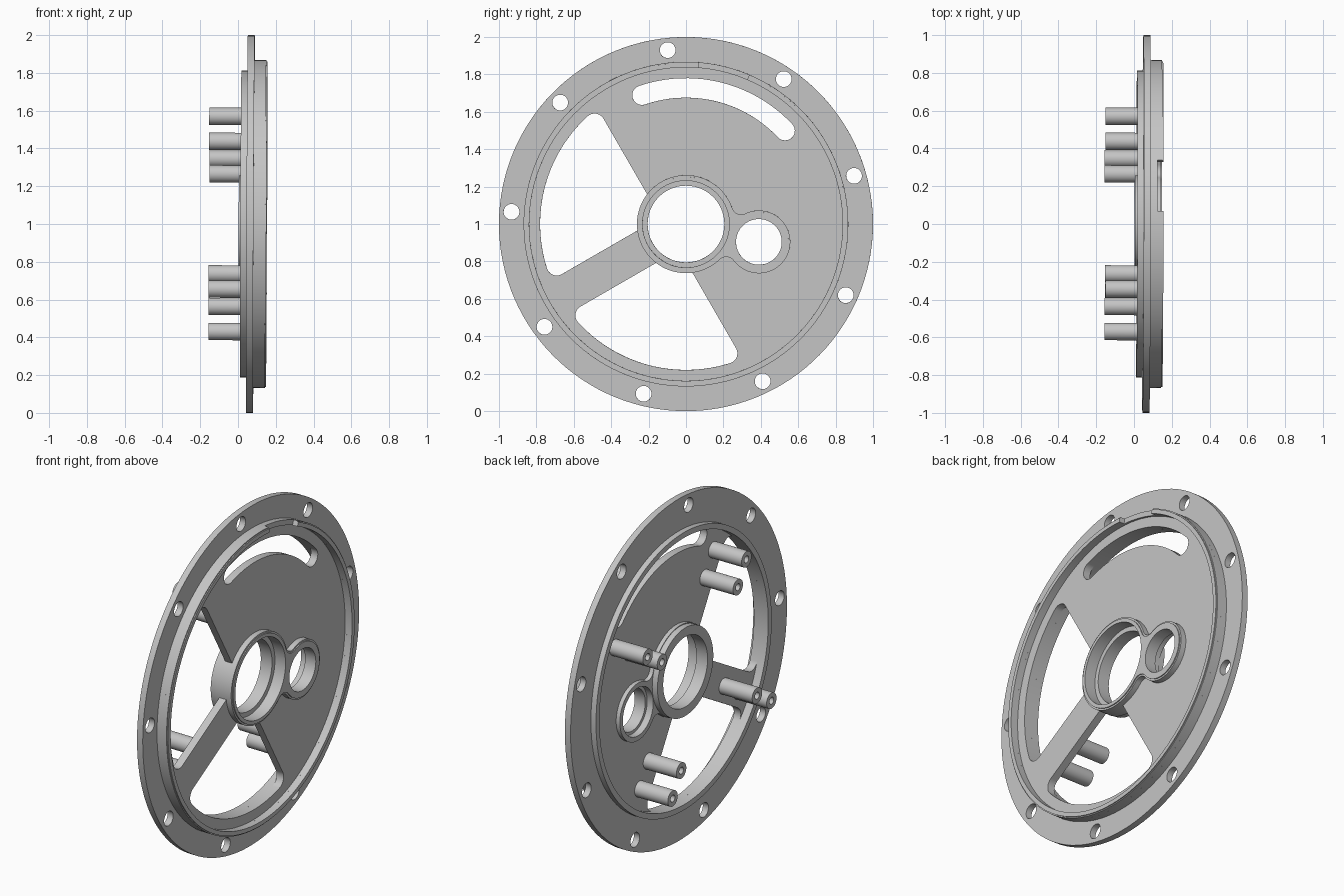
import bpy, bmesh, math
from mathutils import Matrix

if "Cube" in bpy.data.objects:
    bpy.data.objects.remove(bpy.data.objects["Cube"])

N = 120  # segments per full circle
metal = bpy.data.materials.new("grey_metal")
metal.diffuse_color = (0.56, 0.56, 0.56, 1)
metal.use_nodes = True
metal.node_tree.nodes["Principled BSDF"].inputs["Base Color"].default_value = metal.diffuse_color

# Profiles are drawn in (y, z) round the disc centre and extruded along x
AXES = Matrix(((0, 0, 1, 0), (1, 0, 0, 0), (0, 1, 0, 0), (0, 0, 0, 1)))
# the whole disc leans by a fraction of a degree
TILT = (Matrix.Translation((0.002, 0, 1)) @ Matrix.Rotation(math.radians(0.28), 4, 'Y')
        @ Matrix.Rotation(math.radians(-0.15), 4, 'Z'))


def arc(cx, cy, r, a0, a1):
    n = max(2, int(abs(a1 - a0) / 360 * N * (1 if r > 0.1 else 0.4)) + 2)
    out = []
    for i in range(n + 1):
        a = math.radians(a0 + (a1 - a0) * i / n)
        out.append((cx + r * math.cos(a), cy + r * math.sin(a)))
    return out


def circle(r, cx=0, cy=0):
    return arc(cx, cy, r, 0, 360)[:-1]


def polar(r, a):
    return r * math.cos(math.radians(a)), r * math.sin(math.radians(a))


def plate(name, loops, x0, x1):
    """Extrude an outline with holes between x0 and x1."""
    cu = bpy.data.curves.new(name, 'CURVE')
    cu.dimensions = '2D'
    cu.fill_mode = 'BOTH'
    cu.extrude = (x1 - x0) / 2
    for loop in loops:
        sp = cu.splines.new('POLY')
        sp.points.add(len(loop) - 1)
        for p, (u, v) in zip(sp.points, loop):
            p.co = (u, v, 0, 1)
        sp.use_cyclic_u = True
    tmp = bpy.data.objects.new(name + "_outline", cu)
    bpy.context.collection.objects.link(tmp)
    dg = bpy.context.evaluated_depsgraph_get()
    me = bpy.data.meshes.new_from_object(tmp.evaluated_get(dg))
    bpy.data.objects.remove(tmp)
    me.name = name
    me.transform(TILT @ Matrix.Translation(((x0 + x1) / 2, 0, 0)) @ AXES)
    bm = bmesh.new()
    bm.from_mesh(me)
    bmesh.ops.remove_doubles(bm, verts=bm.verts, dist=1e-5)
    bmesh.ops.recalc_face_normals(bm, faces=bm.faces)
    bm.to_mesh(me)
    bm.free()
    me.materials.clear()
    me.materials.append(metal)
    me.shade_smooth()
    me.set_sharp_from_angle(angle=math.radians(30))
    ob = bpy.data.objects.new(name, me)
    bpy.context.collection.objects.link(ob)
    return ob


def window(rot):
    """Quarter-sector opening with rounded outer corners."""
    w, ro, ri, f = 0.1, 0.78, 0.25, 0.055
    far = math.sqrt((ro - f) ** 2 - (w + f) ** 2)
    near = math.sqrt(ri ** 2 - w ** 2)
    a = math.degrees(math.atan2(w + f, far))
    b = math.degrees(math.atan2(w, near))
    pts = (arc(far, w + f, f, -90, a) + arc(0, 0, ro, a, 90 - a)[1:-1]
           + arc(w + f, far, f, 90 - a, 180) + arc(0, 0, ri, 90 - b, b))
    c, s = polar(1, rot)
    return [(u * c - v * s, u * s + v * c) for u, v in pts]


def slot(ri, ro, a0, a1):
    m, f = (ri + ro) / 2, (ro - ri) / 2
    return (arc(0, 0, ro, a0, a1) + arc(*polar(m, a1), f, a1, a1 + 180)[1:-1]
            + arc(0, 0, ri, a1, a0) + arc(*polar(m, a0), f, a0 + 180, a0 + 360)[1:-1])


# Small boss position relative to the disc centre
BY, BZ = 0.39, -0.095


def hub_outline(r1, r2, f):
    """Two circles blended by a fillet of radius f on each side."""
    d = math.hypot(BY, BZ)
    p, q = r1 + f, r2 + f
    t = (d * d + p * p - q * q) / (2 * d)
    h = math.sqrt(p * p - t * t)
    a = math.degrees(math.atan2(h, t))
    b = math.degrees(math.atan2(h, t - d))
    pts = (arc(0, 0, r1, a, 360 - a)
           + arc(t, -h, f, 180 - a, 180 - b)[1:-1]
           + arc(d, 0, r2, -b, b)
           + arc(t, h, f, b - 180, a - 180)[1:-1])
    c, s = BY / d, BZ / d
    return [(u * c - v * s, u * s + v * c) for u, v in pts]


WEB0, WEB1 = 0.06, 0.105  # back and front of the web

# Web disc with two windows, a curved slot and hub openings
plate("web_disc", [circle(0.80), window(120), window(210),
                   slot(0.676, 0.78, 43.3, 108.8),
                   circle(0.24), circle(0.15, BY, BZ)], WEB0, WEB1)
plate("web_border", [circle(0.845), circle(0.80)], 0.045, WEB1)
# Locating ring standing on the back, round the recessed web
plate("back_ring", [circle(0.812), circle(0.78)], 0.012, WEB0)

# Bolting flange with nine holes
holes = [circle(0.042, *polar(0.935, 16 + 40 * i)) for i in range(9)]
plate("flange", [circle(1.0), circle(0.845)] + holes, 0.045, 0.082)

# Raised rim, its upper part open at the notch, with a stepped edge
plate("rim_base", [circle(0.868), circle(0.838)], 0.082, 0.118)
for nm, r, x0, x1 in (("rim_notched", 0.868, 0.118, 0.144), ("rim_edge", 0.862, 0.144, 0.15)):
    plate(nm, [arc(0, 0, r, 85.4, 427) + arc(0, 0, 0.838, 427, 85.4)], x0, x1)

# Hub joined to the small boss: back collar, body, front lip
plate("hub_back_collar", [circle(0.258), circle(0.205)], 0.002, 0.036)
plate("hub_back", [hub_outline(0.262, 0.168, 0.05), circle(0.205),
                   circle(0.14, BY, BZ)], 0.036, 0.075)
plate("hub_body", [hub_outline(0.262, 0.168, 0.05), circle(0.232),
                   circle(0.122, BY, BZ)], 0.075, 0.138)
plate("hub_front_lip", [hub_outline(0.252, 0.158, 0.06), circle(0.232),
                        circle(0.122, BY, BZ)], 0.138, 0.144)

# Four pairs of hollow pins on the back
for k in range(4):
    for j, r in enumerate((0.511, 0.666)):
        y, z = polar(r, 31.2 + 90 * k)
        plate(f"pin_{k}_{j}", [circle(0.046, y, z), circle(0.02, y, z)], -0.156, 0.07)
        plate(f"pin_plug_{k}_{j}", [circle(0.02, y, z)], -0.06, 0.07)
